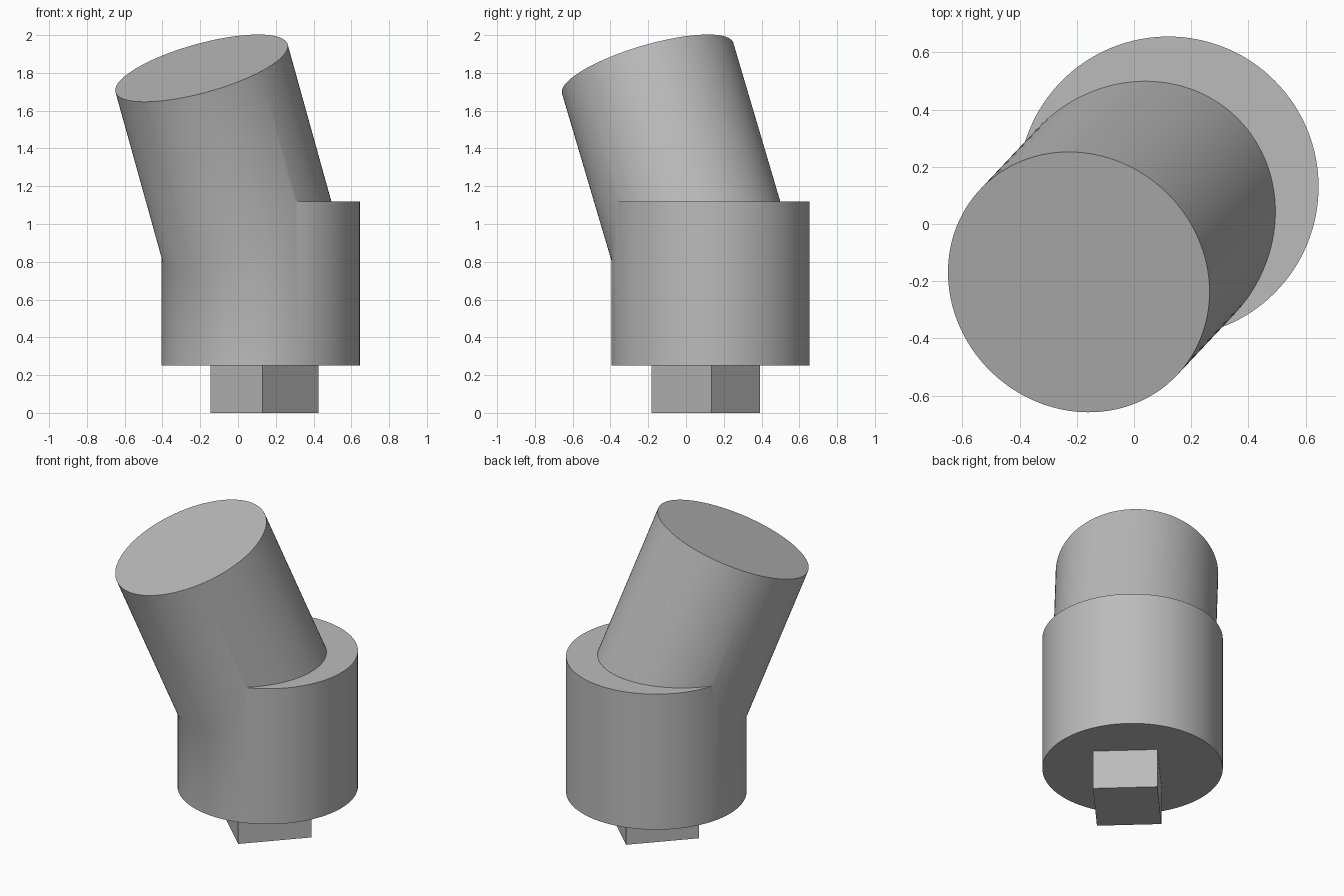
import bpy
from math import radians
from mathutils import Vector

if "Cube" in bpy.data.objects:
    bpy.data.objects.remove(bpy.data.objects["Cube"], do_unlink=True)

grey = bpy.data.materials.new("plain grey")
grey.use_nodes = True
COLOUR = (0.5, 0.5, 0.5, 1)
grey.diffuse_color = COLOUR
grey.node_tree.nodes["Principled BSDF"].inputs["Base Color"].default_value = COLOUR


def cylinder(name, bottom, top, radius):
    """Closed cylinder running from one end point to the other."""
    a, b = Vector(bottom), Vector(top)
    bpy.ops.mesh.primitive_cylinder_add(vertices=128, radius=radius,
                                        depth=(b - a).length, location=(a + b) / 2)
    ob = bpy.context.object
    ob.name = name
    ob.rotation_euler = (b - a).to_track_quat('Z', 'Y').to_euler()
    ob.data.materials.append(grey)
    return ob


# Upright collar and the leaning cylinder that grows out of it
leaning = cylinder("leaning_cylinder", (0.12, 0.13, 0.70), (-0.193, -0.203, 1.825), 0.473)
body = cylinder("body", (0.12, 0.13, 0.25), (0.12, 0.13, 1.12), 0.525)
union = body.modifiers.new("join", 'BOOLEAN')
union.operation = 'UNION'
union.solver = 'EXACT'
union.object = leaning
bpy.ops.object.modifier_apply(modifier=union.name)
bpy.data.objects.remove(leaning, do_unlink=True)
bpy.ops.object.shade_smooth_by_angle(angle=radians(30))

# Rectangular peg underneath
bpy.ops.mesh.primitive_cube_add(size=1, location=(0.14, 0.105, 0.125),
                                rotation=(0, 0, radians(47)))
peg = bpy.context.object
peg.name = "peg"
peg.scale = (0.435, 0.375, 0.25)
peg.data.materials.append(grey)
